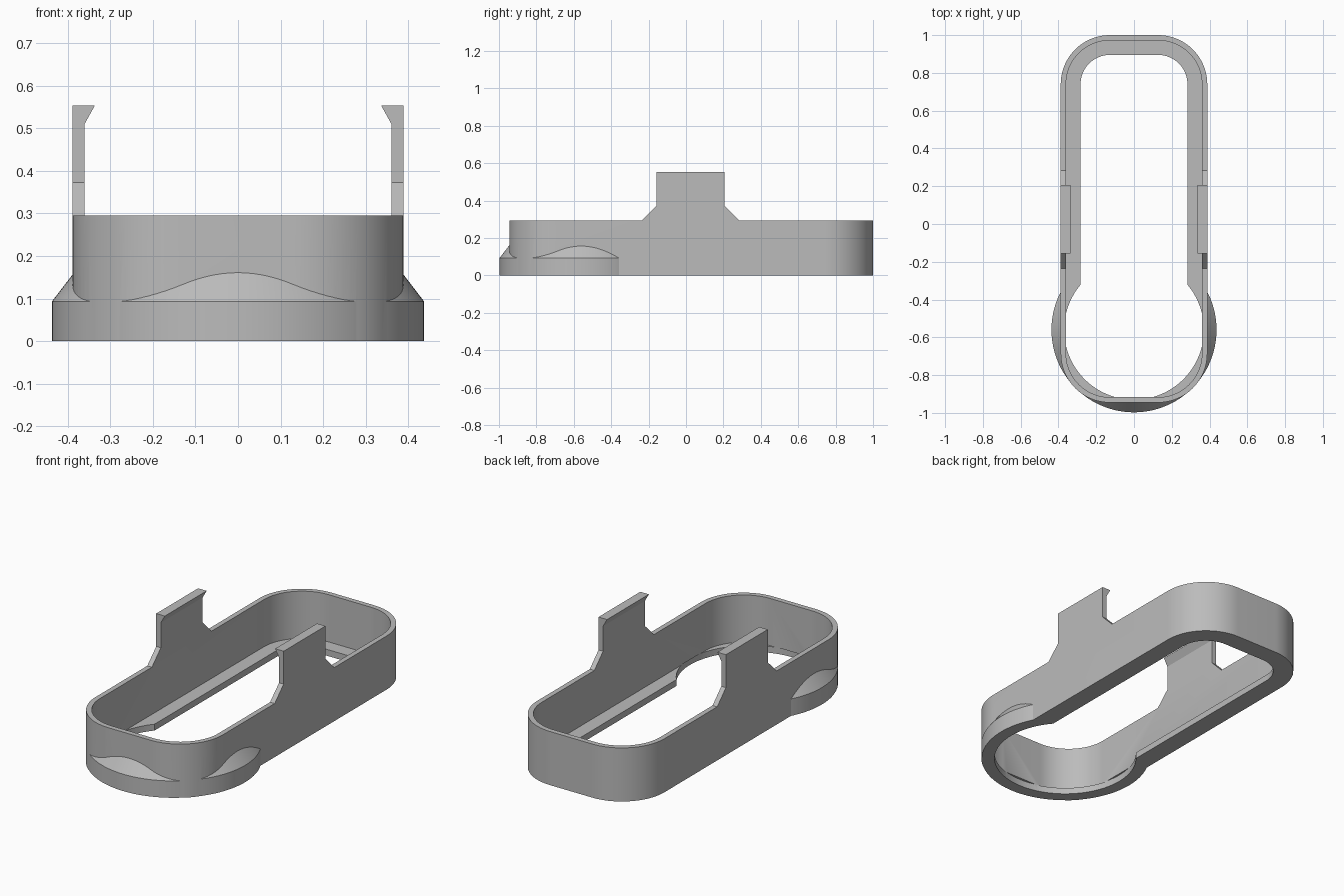
import bpy
import bmesh
from math import sin, cos, pi, radians

cube = bpy.data.objects.get("Cube")
if cube:
    bpy.data.objects.remove(cube, do_unlink=True)

HALF_W, FRONT, BACK, CORNER = 0.388, -0.945, 1.0, 0.26
WALL, FLOOR, RIM = 0.028, 0.035, 0.295
RING_Y, RING_R, RING_H = -0.56, 0.437, 0.093

grey = bpy.data.materials.new("plain grey")
grey.use_nodes = True
colour = (0.5, 0.5, 0.5, 1)
grey.diffuse_color = colour
grey.node_tree.nodes["Principled BSDF"].inputs["Base Color"].default_value = colour


def rounded_rect(half_w, y0, y1, r, steps=20):
    """Outline of a rectangle with round corners."""
    centres = [(half_w - r, y1 - r), (r - half_w, y1 - r),
               (r - half_w, y0 + r), (half_w - r, y0 + r)]
    pts = []
    for i, (cx, cy) in enumerate(centres):
        for k in range(steps + 1):
            a = (i + k / steps) * pi / 2
            pts.append((cx + r * cos(a), cy + r * sin(a)))
    return pts


def circle(r, steps=128):
    return [(r * cos(2 * pi * k / steps), RING_Y + r * sin(2 * pi * k / steps))
            for k in range(steps)]


def loft(name, sections, axis="z"):
    """Solid through matching outlines, given as (height, points)."""
    place = {"x": lambda a, b, h: (h, a, b),
             "y": lambda a, b, h: (a, h, b),
             "z": lambda a, b, h: (a, b, h)}[axis]
    bm = bmesh.new()
    rows = [[bm.verts.new(place(a, b, h)) for a, b in pts] for h, pts in sections]
    n = len(rows[0])
    for low, high in zip(rows, rows[1:]):
        for i in range(n):
            j = (i + 1) % n
            bm.faces.new((low[i], low[j], high[j], high[i]))
    bm.faces.new(rows[0][::-1])
    bm.faces.new(rows[-1])
    bmesh.ops.recalc_face_normals(bm, faces=bm.faces)
    mesh = bpy.data.meshes.new(name)
    bm.to_mesh(mesh)
    bm.free()
    mesh.materials.append(grey)
    obj = bpy.data.objects.new(name, mesh)
    bpy.context.collection.objects.link(obj)
    return obj


def prism(name, pts, lo, hi, axis="z"):
    return loft(name, [(lo, pts), (hi, pts)], axis)


def combine(target, tool, operation):
    mod = target.modifiers.new(tool.name, "BOOLEAN")
    mod.operation, mod.solver, mod.object = operation, "EXACT", tool
    bpy.context.view_layer.objects.active = target
    bpy.ops.object.modifier_apply(modifier=mod.name)
    bpy.data.objects.remove(tool, do_unlink=True)


# Rounded outer body, left overlong so the silhouette trims it
frame = prism("clip_frame", rounded_rect(HALF_W, FRONT, BACK, CORNER), -0.1, 0.7)

# Round collar with a sloping shoulder at the front
shoulder_top = RING_H + 0.15
collar = loft("collar", [(-0.1, circle(RING_R)), (RING_H, circle(RING_R)),
                         (shoulder_top, circle(RING_R - 0.115))])
combine(frame, collar, "UNION")

# Openings through the floor: round in front, long slot behind
combine(frame, prism("round_opening", circle(0.37), -0.2, FLOOR + 0.002), "DIFFERENCE")
slot = rounded_rect(0.283, -0.62, 0.895, 0.155)
combine(frame, prism("slot_opening", slot, -0.2, FLOOR + 0.05), "DIFFERENCE")

# Hollow inside the thin wall
cavity = rounded_rect(HALF_W - WALL, FRONT + WALL, BACK - WALL, CORNER - WALL)
combine(frame, prism("cavity", cavity, FLOOR, 0.8), "DIFFERENCE")

# Inward hooks on top of the two side tabs
for side in (-1, 1):
    hook = [(side * x, z) for x, z in
            ((0.375, 0.51), (0.36, 0.51), (0.336, 0.553), (0.336, 0.62), (0.375, 0.62))]
    combine(frame, prism("hook", hook, -0.2, 0.25, "y"), "UNION")

# Side silhouette: level rim with a raised, flared tab
silhouette = [(-1.2, 0), (1.2, 0), (1.2, RIM), (0.283, RIM), (0.207, 0.372),
              (0.207, 0.553), (-0.157, 0.553), (-0.157, 0.372),
              (-0.235, RIM), (-1.2, RIM)]
combine(frame, prism("silhouette", silhouette, -1, 1, "x"), "INTERSECT")

# Smooth the curves, keep the edges sharp
bpy.ops.object.select_all(action="DESELECT")
frame.select_set(True)
bpy.context.view_layer.objects.active = frame
bpy.ops.object.shade_smooth_by_angle(angle=radians(25))
